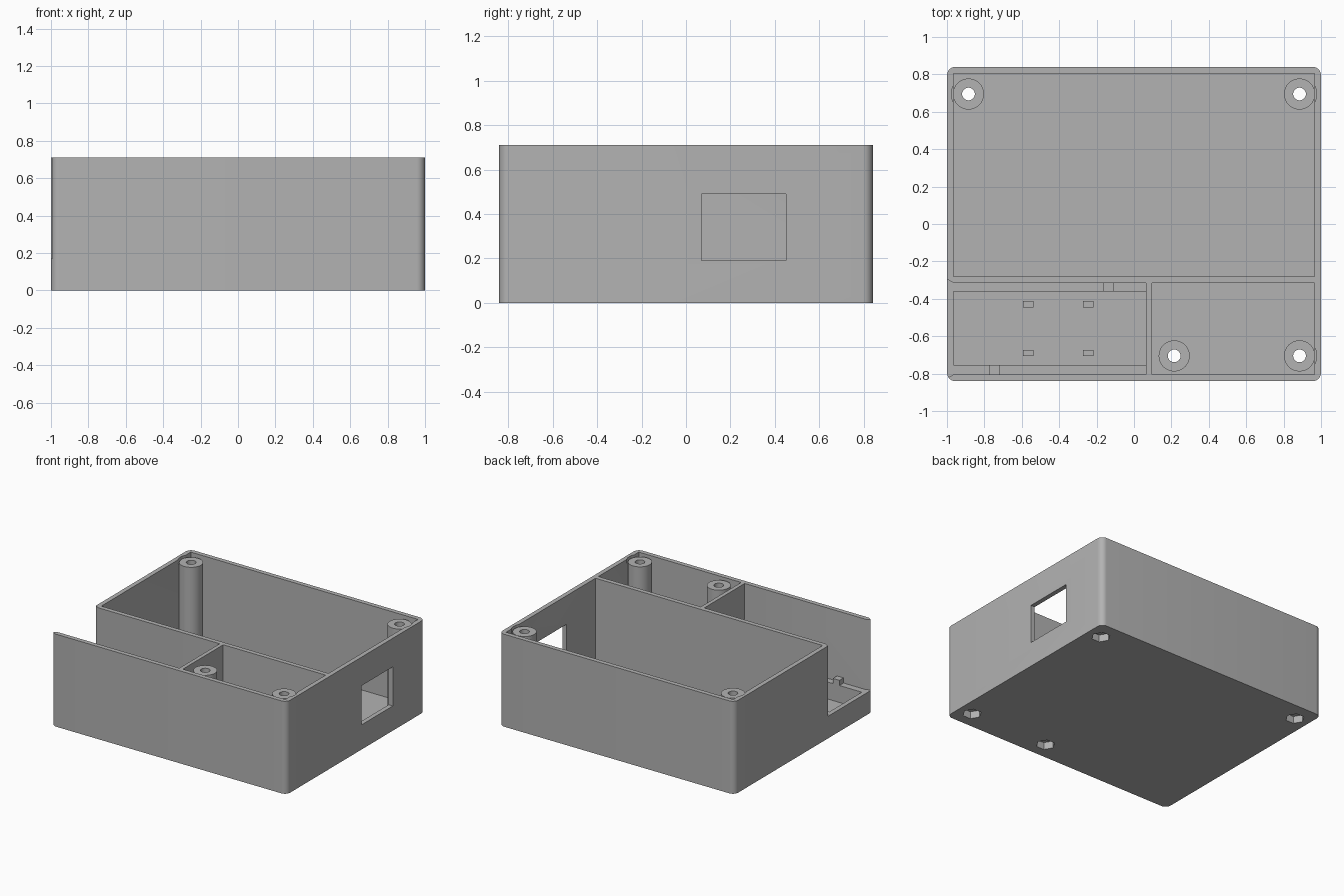
import bpy
import bmesh
from math import cos, sin, pi, radians

HX, HY, H = 1.0, 0.84, 0.71      # outer half sizes and height
WALL, FLOOR, LOW = 0.035, 0.04, 0.17
POSTS = [(-0.885, 0.695), (0.885, 0.695), (0.885, -0.705), (0.215, -0.705)]

default = bpy.data.objects.get("Cube")
if default:
    bpy.data.objects.remove(default, do_unlink=True)

grey = bpy.data.materials.new("plain grey")
grey.use_nodes = True
colour = (0.45, 0.45, 0.45, 1)
grey.diffuse_color = colour
grey.node_tree.nodes["Principled BSDF"].inputs["Base Color"].default_value = colour


def prism(name, outline, z0, z1):
    """Extrude a counter-clockwise outline from z0 to z1."""
    bm = bmesh.new()
    base = bm.faces.new([bm.verts.new((x, y, z0)) for x, y in outline])
    top = bmesh.ops.extrude_face_region(bm, geom=[base])["geom"]
    bmesh.ops.translate(bm, vec=(0, 0, z1 - z0),
                        verts=[v for v in top if isinstance(v, bmesh.types.BMVert)])
    bmesh.ops.recalc_face_normals(bm, faces=bm.faces)
    mesh = bpy.data.meshes.new(name)
    bm.to_mesh(mesh)
    bm.free()
    mesh.materials.append(grey)
    obj = bpy.data.objects.new(name, mesh)
    bpy.context.collection.objects.link(obj)
    return obj


def box(name, x0, x1, y0, y1, z0, z1):
    return prism(name, [(x0, y0), (x1, y0), (x1, y1), (x0, y1)], z0, z1)


def arc(cx, cy, r, start, sweep, n):
    return [(cx + r * cos(start + sweep * i / n), cy + r * sin(start + sweep * i / n))
            for i in range(n + 1)]


def cylinder(name, x, y, r, z0, z1, sides=48):
    return prism(name, arc(x, y, r, 0, 2 * pi, sides)[:-1], z0, z1)


def activate(obj):
    bpy.ops.object.select_all(action='DESELECT')
    obj.select_set(True)
    bpy.context.view_layer.objects.active = obj


def cut(target, cutters):
    """Subtract each cutter from the target."""
    activate(target)
    for cutter in cutters:
        cutter.hide_render = True
        mod = target.modifiers.new("cut", 'BOOLEAN')
        mod.operation, mod.solver, mod.object = 'DIFFERENCE', 'EXACT', cutter
        bpy.ops.object.modifier_apply(modifier=mod.name)


def smooth(obj):
    activate(obj)
    bpy.ops.object.shade_smooth_by_angle(angle=radians(30))


# Outer shell with rounded upright corners
r = 0.045
outline = []
for k, (sx, sy) in enumerate([(1, 1), (-1, 1), (-1, -1), (1, -1)]):
    outline += arc(sx * (HX - r), sy * (HY - r), r, k * pi / 2, pi / 2, 8)
shell = prism("case_shell", outline, 0, H)

# Three compartments leave the outer walls and the two dividers standing
ix, iy = HX - WALL, HY - WALL
cutters = [
    box("main_cavity", -ix, ix, -0.28, iy, FLOOR, 1),
    box("board_cavity", -ix, 0.065, -iy, -0.315, FLOOR, 1),
    box("small_cavity", 0.095, ix, -iy, -0.315, FLOOR, 1),
    # Port window and flared side opening
    box("port_cutter", 0.9, 1.1, 0.07, 0.45, 0.19, 0.49),
    prism("opening_cutter", [(-1.035, -0.845), (-0.965, -iy),
                             (-0.965, -0.315), (-1.035, -0.275)], LOW, 1),
]
# Rim clearance round the posts that touch the side walls
for x, y in POSTS[:3]:
    cutters.append(cylinder("rim_notch", x, y, 0.092, 0.675, 1))
cut(shell, cutters)

# Screw posts with a bore and a six-sided nut pocket from below
bores = []
for x, y in POSTS:
    post = cylinder("screw_post", x, y, 0.083, FLOOR - 0.01, 0.695)
    pair = [cylinder("bore_cutter", x, y, 0.034, -0.1, 1, 32),
            cylinder("nut_cutter", x, y, 0.067, -0.1, 0.055, 6)]
    cut(post, pair)
    smooth(post)
    bores += pair
cut(shell, bores)
smooth(shell)

# Ledges that carry a board, each with a small clip
box("rear_ledge", -ix, 0.065, -0.36, -0.315, FLOOR, LOW)
box("front_ledge", -ix, 0.065, -iy, -0.755, FLOOR, LOW)
box("rear_clip", -0.165, -0.11, -0.36, -0.315, LOW, 0.21)
box("front_clip", -0.775, -0.72, -iy, -0.755, LOW, 0.21)

# Four board support pegs
for x in (-0.565, -0.245):
    for y in (-0.43, -0.69):
        box("support_peg", x - 0.028, x + 0.028, y - 0.017, y + 0.017, FLOOR, LOW)

for cutter in cutters + bores:
    bpy.data.objects.remove(cutter, do_unlink=True)
